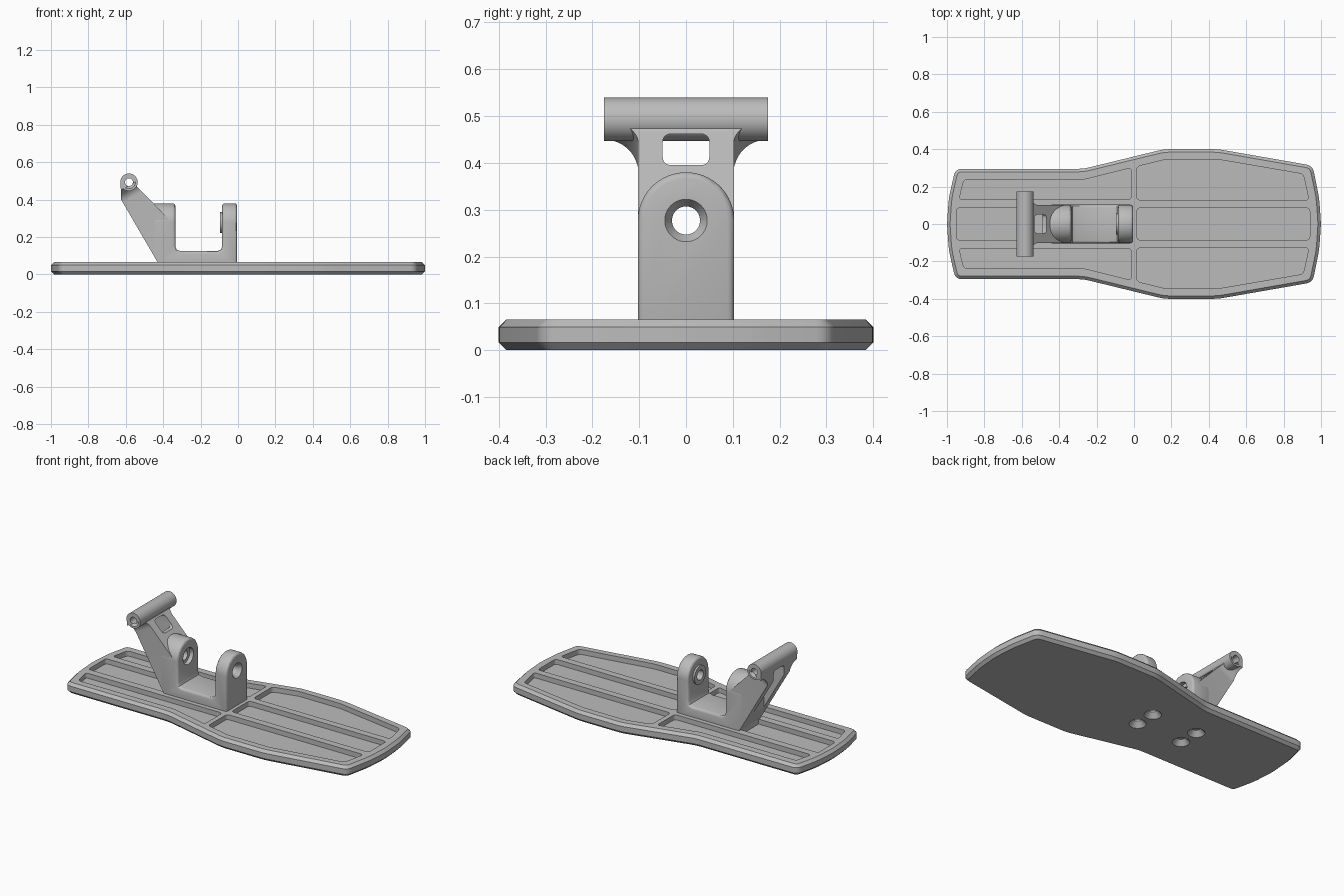
import bpy, bmesh, math
from mathutils import Vector

old = bpy.data.objects.get("Cube")
if old:
    bpy.data.objects.remove(old, do_unlink=True)

grey = bpy.data.materials.new("plain grey")
grey.use_nodes = True
tone = (0.5, 0.5, 0.5, 1)
grey.diffuse_color = tone
grey.node_tree.nodes["Principled BSDF"].inputs["Base Color"].default_value = tone


def rounded(points, radius, steps=5):
    """Round every corner of a closed 2D outline."""
    result = []
    for i, p in enumerate(points):
        p = Vector(p)
        a = Vector(points[i - 1]) - p
        b = Vector(points[(i + 1) % len(points)]) - p
        cut = min(radius, a.length * 0.45, b.length * 0.45)
        start, end = p + a.normalized() * cut, p + b.normalized() * cut
        for k in range(steps + 1):
            t = k / steps
            result.append(start * (1 - t) ** 2 + p * 2 * t * (1 - t) + end * t ** 2)
    return result


def add_mesh(name, bm):
    bmesh.ops.recalc_face_normals(bm, faces=bm.faces)
    mesh = bpy.data.meshes.new(name)
    bm.to_mesh(mesh)
    bm.free()
    mesh.materials.append(grey)
    obj = bpy.data.objects.new(name, mesh)
    bpy.context.collection.objects.link(obj)
    return obj


def prism(name, points, axis, low, high, slant=0):
    """Extrude a 2D outline along an axis; slant lifts the far end of an x prism."""
    place = {"x": lambda u, v, d: (d, u, v + slant * (d - low)),
             "y": lambda u, v, d: (u, d, v),
             "z": lambda u, v, d: (u, v, d)}[axis]
    bm = bmesh.new()
    ends = [[bm.verts.new(place(p[0], p[1], d)) for p in points] for d in (low, high)]
    for ring in ends:
        bm.faces.new(ring)
    for i in range(len(points)):
        bm.faces.new((ends[0][i - 1], ends[0][i], ends[1][i], ends[1][i - 1]))
    return add_mesh(name, bm)


def cone(name, start, end, r1, r2=None, sides=40):
    start, end = Vector(start), Vector(end)
    bm = bmesh.new()
    bmesh.ops.create_cone(bm, cap_ends=True, segments=sides, radius1=r1,
                          radius2=r1 if r2 is None else r2, depth=(end - start).length)
    obj = add_mesh(name, bm)
    turn = (end - start).to_track_quat("Z", "Y").to_matrix().to_4x4()
    turn.translation = (start + end) / 2
    obj.data.transform(turn)
    return obj


def apply(obj, mod):
    bpy.context.view_layer.objects.active = obj
    bpy.ops.object.modifier_apply(modifier=mod.name)


def combine(obj, operation, *others):
    for other in others:
        mod = obj.modifiers.new("combine", "BOOLEAN")
        mod.operation, mod.solver, mod.object = operation, "EXACT", other
        apply(obj, mod)
        bpy.data.objects.remove(other, do_unlink=True)


def bevel(obj, width, segments):
    mod = obj.modifiers.new("bevel", "BEVEL")
    mod.width, mod.segments = width, segments
    mod.limit_method, mod.angle_limit = "ANGLE", math.radians(60)
    apply(obj, mod)


def mirrored(points):
    return [(x, -y) for x, y in reversed(points)]


def box(x0, y0, x1, y1):
    return [(x0, y0), (x1, y0), (x1, y1), (x0, y1)]


# Base plate with chamfered rim
half = [(1, 0), (0.99, 0.14), (0.955, 0.312), (0.45, 0.4), (0.16, 0.4),
        (-0.27, 0.295), (-0.955, 0.295), (-0.99, 0.14), (-1, 0)]
plate = prism("base_plate", rounded(half + mirrored(half[1:-1]), 0.035), "z", 0, 0.065)
bevel(plate, 0.016, 1)

# Ribbed pockets in the plate
side_pockets = [
    [(-0.935, 0.13), (-0.015, 0.13), (-0.015, 0.3), (-0.27, 0.237), (-0.91, 0.237)],
    [(0.015, 0.128), (0.935, 0.128), (0.905, 0.267), (0.45, 0.345), (0.17, 0.345), (0.015, 0.307)]]
pockets = side_pockets + [mirrored(p) for p in side_pockets]
pockets += [box(-0.95, -0.085, -0.015, 0.085), box(0.015, -0.085, 0.94, 0.085)]
for p in pockets:
    combine(plate, "DIFFERENCE", prism("pocket", rounded(p, 0.02), "z", 0.035, 0.1))

# Two-post clevis: side profile trimmed by a round-topped outline
width, top = 0.103, 0.38
clevis = prism("clevis", [(-0.43, 0.03), (-0.005, 0.03), (-0.005, top), (-0.085, top),
                          (-0.085, 0.15), (-0.092, 0.132), (-0.11, 0.125),
                          (-0.31, 0.125), (-0.328, 0.132), (-0.335, 0.15),
                          (-0.335, top), (-0.455, top), (-0.455, 0.11), (-0.43, 0.065)],
               "y", -0.2, 0.2)
arch = [(-width, 0), (width, 0)]
for i in range(33):
    a = math.pi * i / 32
    arch.append((width * math.cos(a), top - width + width * math.sin(a)))
combine(clevis, "INTERSECT", prism("arch", arch, "x", -1, 1))
bevel(clevis, 0.014, 3)

# Slanted arm with a flared top
arm = prism("slanted_arm", [(-0.36, 0.03), (-0.43, 0.03), (-0.43, 0.065), (-0.625, 0.4),
                            (-0.628, 0.493), (-0.6, 0.53), (-0.555, 0.525), (-0.54, 0.47),
                            (-0.36, 0.285)], "y", -0.3, 0.3)
flare = [(width - 0.001, -1)]
for i in range(13):
    a = math.pi / 2 * i / 12
    flare.append((0.175 - 0.073 * math.cos(a), 0.375 + 0.073 * math.sin(a)))
flare.append((0.175, 0.8))
outline = flare + [(-y, z) for y, z in reversed(flare)]
combine(arm, "INTERSECT", prism("flare", outline, "x", -0.63, -0.3, 0.58))

# Hinge tube across the top of the arm
hx, hz = -0.583, 0.493
tube = cone("hinge_tube", (hx, -0.175, hz), (hx, 0.175, hz), 0.0465)
for part in (arm, tube):
    combine(part, "DIFFERENCE", cone("bore", (hx, -0.3, hz), (hx, 0.3, hz), 0.021))
for s in (-1, 1):
    combine(tube, "DIFFERENCE",
            cone("bore_mouth", (hx, s * 0.176, hz), (hx, s * 0.16, hz), 0.036, 0.02))

# Recess in the slanted face and window above the post
combine(arm, "DIFFERENCE",
        prism("recess", rounded(box(-0.05, 0.11, 0.05, 0.462), 0.02), "x", -0.8, -0.49),
        prism("window", rounded(box(-0.05, 0.395, 0.05, 0.462), 0.02), "x", -0.8, -0.4))

# Washer face and cross-bolt hole
bz = 0.277
combine(clevis, "UNION", cone("washer_face", (-0.096, 0, bz), (-0.06, 0, bz), 0.056))
for part in (clevis, arm):
    combine(part, "DIFFERENCE", cone("bolt_hole", (-0.8, 0, bz), (0.2, 0, bz), 0.03))
combine(clevis, "DIFFERENCE",
        cone("countersink", (-0.004, 0, bz), (-0.03, 0, bz), 0.046, 0.03),
        cone("bolt_seat", (-0.32, 0, bz), (-0.36, 0, bz), 0.05))

# Four countersunk screw holes from below
for x in (-0.08, -0.39):
    for y in (-0.065, 0.065):
        combine(plate, "DIFFERENCE", cone("screw_head", (x, y, -0.002), (x, y, 0.03), 0.05, 0.022))
        for part in (plate, clevis):
            combine(part, "DIFFERENCE", cone("screw_hole", (x, y, 0.01), (x, y, 0.1), 0.022))

# Smooth shading with sharp edges kept
bpy.ops.object.select_all(action="DESELECT")
for obj in (plate, clevis, arm, tube):
    obj.select_set(True)
bpy.context.view_layer.objects.active = plate
bpy.ops.object.shade_smooth_by_angle(angle=math.radians(30))
